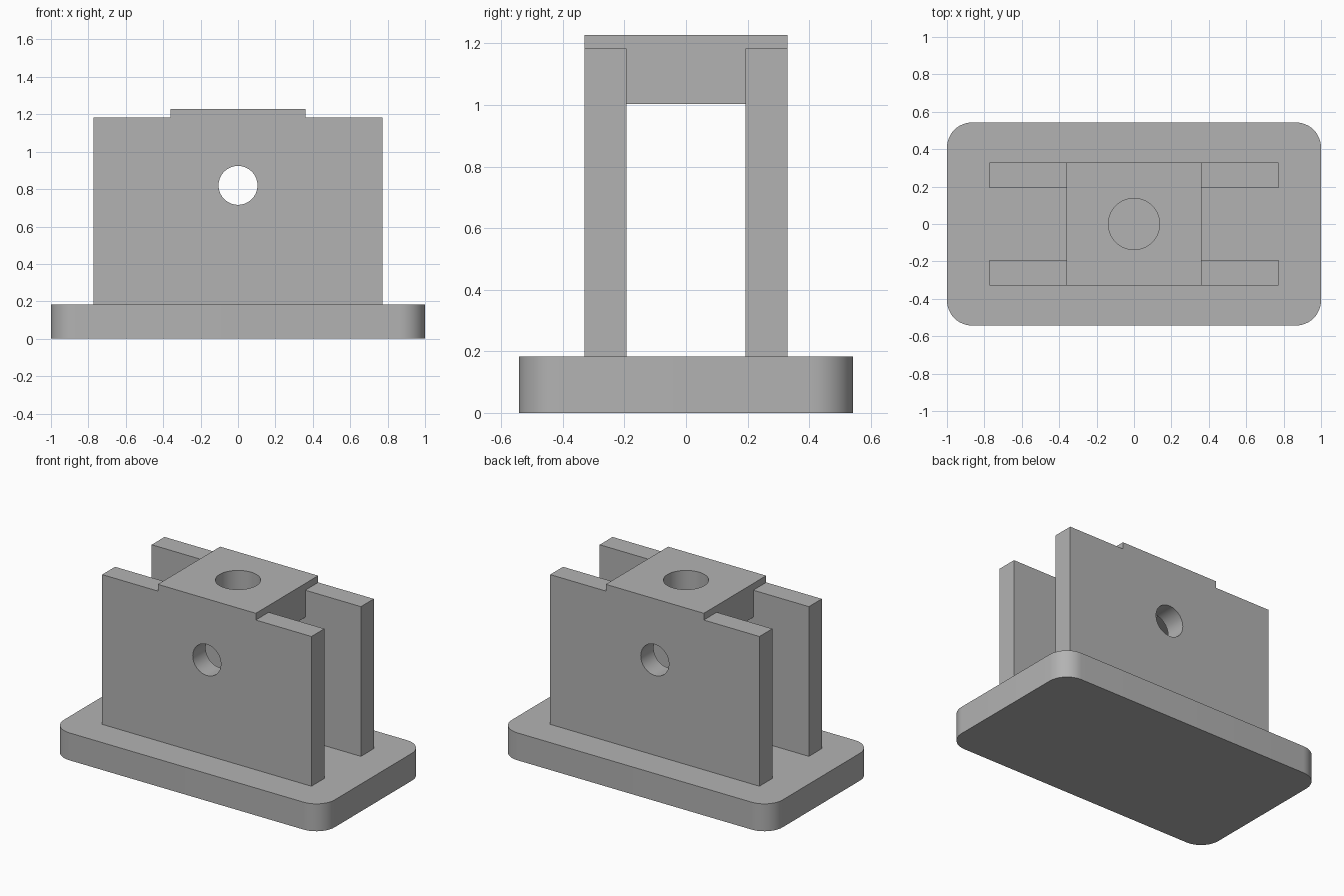
import bpy, bmesh
from math import radians
from mathutils import Matrix

cube = bpy.data.objects.get("Cube")
if cube:
    bpy.data.objects.remove(cube, do_unlink=True)

grey = bpy.data.materials.new("plain_grey")
grey.use_nodes = True
colour = (0.45, 0.45, 0.45, 1)
grey.diffuse_color = colour
grey.node_tree.nodes["Principled BSDF"].inputs["Base Color"].default_value = colour


def finish(name, bm):
    mesh = bpy.data.meshes.new(name)
    bm.to_mesh(mesh)
    bm.free()
    mesh.materials.append(grey)
    ob = bpy.data.objects.new(name, mesh)
    bpy.context.collection.objects.link(ob)
    return ob


def box(name, x, y, z, corner=0):
    """Box from (min, max) pairs, with optionally rounded upright edges."""
    bm = bmesh.new()
    bmesh.ops.create_cube(bm, size=1)
    for v in bm.verts:
        for i, (lo, hi) in enumerate((x, y, z)):
            v.co[i] = hi if v.co[i] > 0 else lo
    if corner:
        upright = [e for e in bm.edges
                   if abs(e.verts[0].co.z - e.verts[1].co.z) > 0.01]
        bmesh.ops.bevel(bm, geom=upright, offset=corner, segments=12,
                        profile=0.5, affect='EDGES')
    return finish(name, bm)


def cylinder(name, radius, depth, matrix):
    bm = bmesh.new()
    bmesh.ops.create_cone(bm, cap_ends=True, segments=64, radius1=radius,
                          radius2=radius, depth=depth, matrix=matrix)
    ob = finish(name, bm)
    ob.hide_render = True
    return ob


def combine(target, other, operation):
    """Apply a boolean and discard the operand."""
    mod = target.modifiers.new("combine", 'BOOLEAN')
    mod.object = other
    mod.operation = operation
    mod.solver = 'EXACT'
    bpy.context.view_layer.objects.active = target
    bpy.ops.object.modifier_apply(modifier=mod.name)
    bpy.data.objects.remove(other, do_unlink=True)


def smooth(ob):
    bpy.ops.object.select_all(action='DESELECT')
    ob.select_set(True)
    bpy.context.view_layer.objects.active = ob
    bpy.ops.object.shade_smooth_by_angle(angle=radians(30))


# Rounded base plate
base_top = 0.183
base = box("base_plate", (-1, 1), (-0.543, 0.543), (0, base_top), 0.135)

# Bridge block joined to the two upright walls
bracket = box("bracket", (-0.362, 0.362), (-0.329, 0.329), (1.003, 1.228))
for inner, outer in ((-0.193, -0.329), (0.193, 0.329)):
    wall = box("side_wall", (-0.773, 0.773), sorted((inner, outer)), (base_top, 1.183))
    combine(bracket, wall, 'UNION')

# Cross hole through both walls, upright hole through the bridge
cross = Matrix.Translation((0, 0, 0.82)) @ Matrix.Rotation(radians(90), 4, 'X')
combine(bracket, cylinder("cross_hole", 0.104, 1, cross), 'DIFFERENCE')
upright = Matrix.Translation((0, 0, 1.15))
combine(bracket, cylinder("bridge_hole", 0.137, 0.4, upright), 'DIFFERENCE')

for part in (base, bracket):
    smooth(part)
